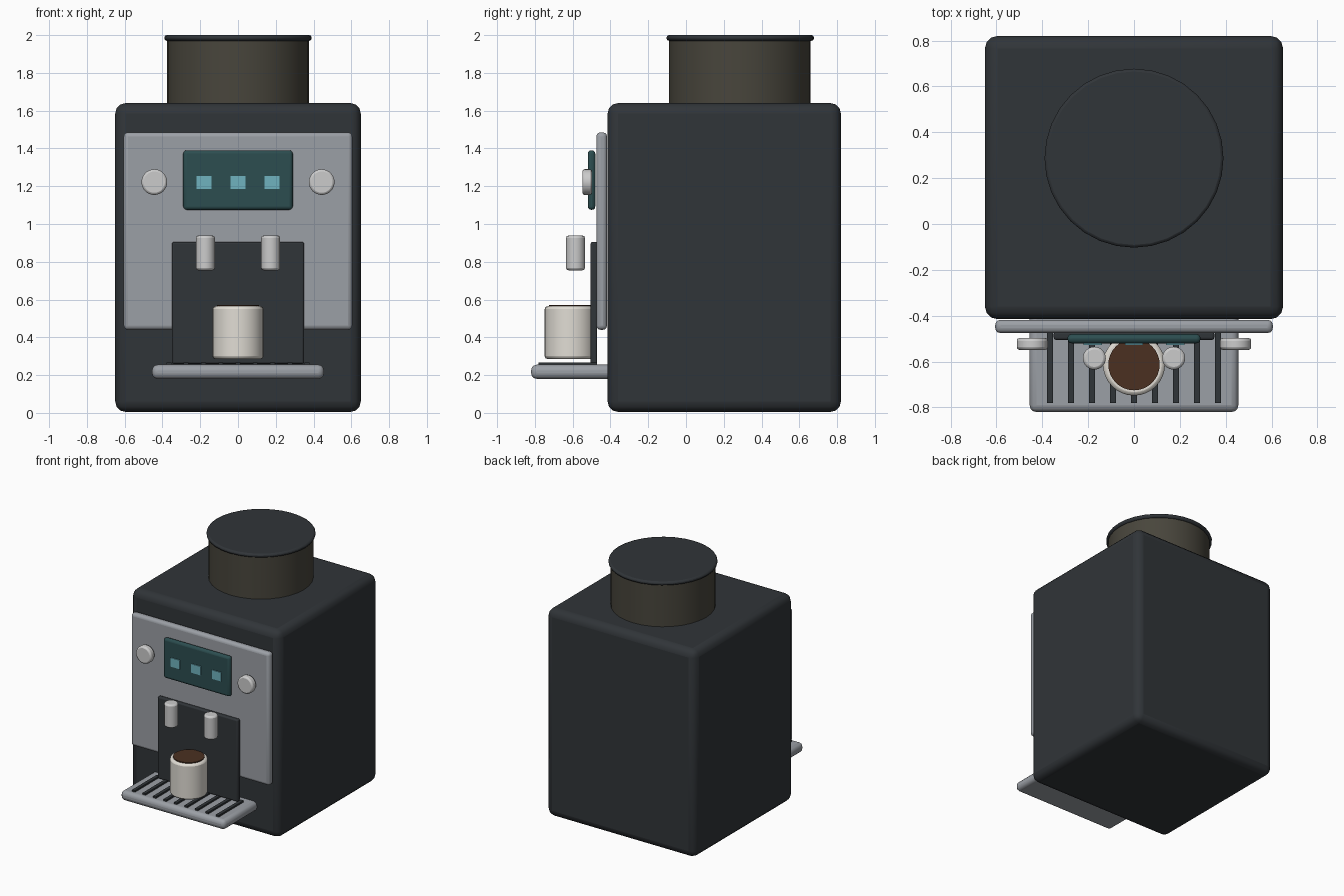
import bpy
from math import pi

if "Cube" in bpy.data.objects:
    bpy.data.objects.remove(bpy.data.objects["Cube"])


def mat(name, r, g, b):
    m = bpy.data.materials.new(name)
    m.diffuse_color = (r, g, b, 1)
    m.use_nodes = True
    m.node_tree.nodes["Principled BSDF"].inputs["Base Color"].default_value = m.diffuse_color
    return m


DARK = mat("dark_shell", 0.03, 0.035, 0.04)
STEEL = mat("steel", 0.33, 0.35, 0.38)
CHROME = mat("chrome", 0.55, 0.55, 0.55)
GLASS = mat("screen_teal", 0.025, 0.075, 0.08)
GLOW = mat("icon_cyan", 0.16, 0.45, 0.52)
AMBER = mat("smoked_hopper", 0.065, 0.06, 0.045)
WHITE = mat("ceramic", 0.75, 0.72, 0.66)
COFFEE = mat("coffee", 0.07, 0.03, 0.015)


def finish(o, name, material, bevel, segs=3):
    o.name = name
    o.data.materials.append(material)
    bpy.ops.object.transform_apply(location=False, rotation=True, scale=True)
    if bevel:
        b = o.modifiers.new("bevel", "BEVEL")
        b.width, b.segments = bevel, segs
        b.limit_method = "ANGLE"
    bpy.ops.object.shade_smooth_by_angle()
    return o


def box(name, x, y, z, material, bevel=0.0):
    """Box from (min, max) ranges along each axis."""
    bpy.ops.mesh.primitive_cube_add(size=1, location=[sum(r) / 2 for r in (x, y, z)])
    o = bpy.context.object
    o.scale = [r[1] - r[0] for r in (x, y, z)]
    return finish(o, name, material, bevel)


def cyl(name, loc, r, depth, material, bevel=0.0, rot=(0, 0, 0), sides=32):
    bpy.ops.mesh.primitive_cylinder_add(vertices=sides, radius=r, depth=depth,
                                        location=loc, rotation=rot)
    return finish(bpy.context.object, name, material, bevel, 2)


# Housing and front panels
box("body", (-0.65, 0.65), (-0.415, 0.82), (0.005, 1.64), DARK, 0.055)
box("front_panel", (-0.605, 0.605), (-0.475, -0.418), (0.44, 1.485), STEEL, 0.022)
box("brew_recess", (-0.35, 0.35), (-0.505, -0.47), (0.26, 0.905), DARK, 0.01)

# Bean hopper and lid
cyl("hopper", (0, 0.285, 1.80), 0.375, 0.36, AMBER)
cyl("hopper_lid", (0, 0.287, 1.985), 0.39, 0.03, DARK, 0.012)

# Display with icons
box("screen", (-0.29, 0.29), (-0.52, -0.48), (1.075, 1.39), GLASS, 0.018)
for i in (-1, 0, 1):
    box("screen_icon", (i * 0.18 - 0.04, i * 0.18 + 0.04), (-0.527, -0.512),
        (1.185, 1.255), GLOW)

# Knobs and spouts on both sides
for s in (-1, 1):
    cyl("knob", (s * 0.443, -0.523, 1.222), 0.068, 0.052, CHROME, 0.012, (pi / 2, 0, 0))
    cyl("spout", (s * 0.173, -0.585, 0.847), 0.05, 0.184, CHROME, 0.012)

# Drip tray with grate slots
box("drip_tray", (-0.455, 0.455), (-0.82, -0.38), (0.18, 0.255), STEEL, 0.03)
for i in range(-4, 5):
    box("grate_slot", (i * 0.0915 - 0.013, i * 0.0915 + 0.013), (-0.78, -0.47),
        (0.245, 0.268), DARK)

# Cup with coffee
cyl("cup", (0, -0.613, 0.425), 0.135, 0.28, WHITE, 0.015)
cyl("coffee", (0, -0.613, 0.565), 0.112, 0.014, COFFEE)
